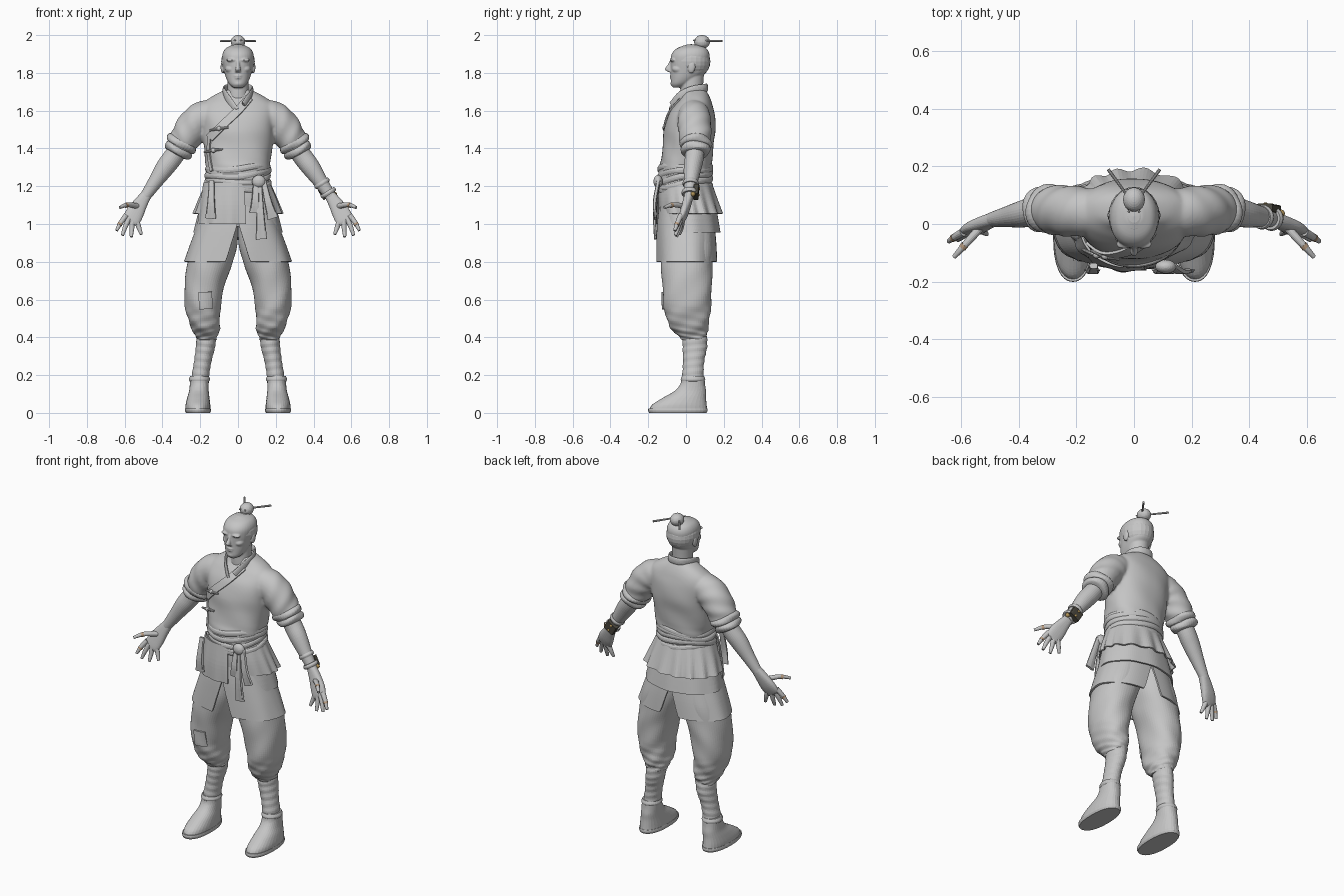
import bpy, bmesh
from math import sin, cos, pi, radians
from mathutils import Vector, Matrix
from mathutils.bvhtree import BVHTree

cube = bpy.data.objects.get("Cube")
if cube:
    bpy.data.objects.remove(cube)
made = []

def material(name, r, g, b):
    m = bpy.data.materials.new(name)
    m.use_nodes = True
    m.diffuse_color = (r, g, b, 1)
    m.node_tree.nodes["Principled BSDF"].inputs["Base Color"].default_value = (r, g, b, 1)
    return m

GREY = material("clay grey", .56, .56, .56)
DARK = material("dark metal", .07, .065, .05)
TAN = material("tan wrap", .5, .34, .22)
GOLD = material("dull gold", .45, .3, .1)

def add(name, verts, faces, mat=GREY, mirror=False, thick=0):
    me = bpy.data.meshes.new(name)
    me.from_pydata([tuple(v) for v in verts], [], faces)
    bm = bmesh.new()
    bm.from_mesh(me)
    bmesh.ops.recalc_face_normals(bm, faces=bm.faces)
    bm.to_mesh(me)
    bm.free()
    ob = bpy.data.objects.new(name, me)
    bpy.context.collection.objects.link(ob)
    me.materials.append(mat)
    if thick:
        s = ob.modifiers.new("cloth", 'SOLIDIFY')
        s.thickness, s.offset = thick, 0
    if mirror:
        ob.modifiers.new("mirror", 'MIRROR')
    made.append(ob)
    return ob

def spline(rings, steps, closed):
    """Catmull-Rom through the rings."""
    n = len(rings)
    get = (lambda i: rings[i % n]) if closed else (lambda i: rings[max(0, min(n - 1, i))])
    out = []
    for i in range(n if closed else n - 1):
        p = [get(i + k) for k in (-1, 0, 1, 2)]
        for t in [s / steps for s in range(steps)]:
            out.append([b + .5 * t * (c - a + t * (2*a - 5*b + 4*c - d + t * (3*(b - c) + d - a)))
                        for a, b, c, d in zip(*p)])
    return out if closed else out + [list(rings[-1])]

def tube(name, rings, ref=None, fold=None, sides=32, steps=5, closed=False,
         power=2, cap=True, span=None, **kw):
    """Loft rings (x, y, z, a, b): level rings, or square to the path when ref is given."""
    R = spline(rings, steps, closed)
    n, verts, faces = len(R), [], []
    for i, (x, y, z, ra, rb) in enumerate(R):
        u, v = Vector((1, 0, 0)), Vector((0, 1, 0))
        if ref:
            j, k = ((i + 1) % n, i - 1) if closed else (min(i + 1, n - 1), max(i - 1, 0))
            tan = (Vector(R[j][:3]) - Vector(R[k][:3])).normalized()
            u = tan.cross(Vector(ref)).normalized()
            v = u.cross(tan)
        t = i / (n - 1)
        lo, hi = span(t) if span else (0, 2 * pi)
        for s in range(sides):
            a = lo + (hi - lo) * s / (sides - 1 if span else sides)
            f = 1 + (fold(a, t) if fold else 0)
            c, d = [abs(w) ** (2 / power) * (1 if w > 0 else -1) for w in (cos(a), sin(a))]
            verts.append(Vector((x, y, z)) + u * c * max(ra, .001) * f + v * d * max(rb, .001) * f)
    for i in range(n if closed else n - 1):
        for s in range(sides - 1 if span else sides):
            p, q, e = i * sides, (i + 1) % n * sides, (s + 1) % sides
            faces.append((p + s, p + e, q + e, q + s))
    if cap and not closed and not span:
        faces += [tuple(range(sides)), tuple(range((n - 1) * sides, n * sides))]
    return add(name, verts, faces, **kw)

def ball(name, pos, size, tilt=0, **kw):
    bm = bmesh.new()
    m = Matrix.Translation(pos) @ Matrix.Rotation(tilt, 4, 'X') @ Matrix.Diagonal((*size, 1))
    bmesh.ops.create_uvsphere(bm, u_segments=24, v_segments=14, radius=1, matrix=m)
    ob = add(name, [v.co for v in bm.verts], [[v.index for v in f.verts] for f in bm.faces], **kw)
    bm.free()
    return ob

def blend(base, parts, voxel, rounds):
    """Fuse parts, with their mirrored halves, into one soft skin."""
    bm = bmesh.new()
    bm.from_mesh(base.data)
    for ob in parts:
        bm.from_mesh(ob.data)
        if ob.modifiers:
            ob.data.transform(Matrix.Diagonal((-1, 1, 1, 1)))
            bm.from_mesh(ob.data)
        made.remove(ob)
        bpy.data.objects.remove(ob)
    bmesh.ops.recalc_face_normals(bm, faces=bm.faces)
    bm.to_mesh(base.data)
    bm.free()
    r = base.modifiers.new("fuse", 'REMESH')
    r.mode, r.voxel_size, r.use_smooth_shade = 'VOXEL', voxel, True
    base.modifiers.new("soften", 'SMOOTH').iterations = rounds

def ribbon(name, path, width, target, lift=.004, **kw):
    """Cloth strip along (x, z) points laid on the front of a target part."""
    me = target.data
    tree = BVHTree.FromPolygons([v.co for v in me.vertices], [p.vertices for p in me.polygons])
    P = spline(path, 8, False)
    verts, faces, y = [], [], -.12
    for i, p in enumerate(P):
        a, b = P[max(i - 1, 0)], P[min(i + 1, len(P) - 1)]
        d = Vector((b[0] - a[0], b[1] - a[1])).normalized()
        for w in [width * (s / 6 - .5) for s in range(7)]:
            x, z = p[0] - d.y * w, p[1] + d.x * w
            hit = tree.ray_cast(Vector((x, -1, z)), Vector((0, 1, 0)))[0]
            y = hit.y if hit else y
            verts.append((x, y - lift, z))
    for i in range(len(P) - 1):
        faces += [(i*7 + s, i*7 + s + 1, i*7 + s + 8, i*7 + s + 7) for s in range(6)]
    return add(name, verts, faces, thick=.01, **kw)

Y, Z = (0, 1, 0), (0, 0, 1)
# Head with fused features
head = tube("head", [(0, -.045, 1.722, .025, .025), (0, -.032, 1.74, .046, .047), (0, -.008, 1.77, .062, .072),
                     (0, .016, 1.81, .074, .097), (0, .02, 1.86, .082, .102), (0, .024, 1.9, .082, .1),
                     (0, .03, 1.93, .065, .078), (0, .035, 1.948, .03, .035)], power=2.2)
blend(head, [
    tube("neck", [(0, .035, 1.62, .07, .065), (0, .03, 1.7, .057, .06), (0, .035, 1.79, .058, .06)]),
    tube("nose", [(0, -.072, 1.875, .01, .01), (0, -.084, 1.845, .009, .012),
                  (0, -.094, 1.82, .014, .018), (0, -.082, 1.804, .014, .012)]),
    ball("ears", (.082, .03, 1.83), (.01, .02, .033), -.15, mirror=True),
    ball("brows", (.033, -.07, 1.868), (.03, .016, .009), mirror=True),
    ball("cheeks", (.038, -.038, 1.82), (.03, .036, .022), mirror=True),
    ball("upper_lip", (0, -.076, 1.784), (.022, .011, .006)),
    ball("lower_lip", (0, -.075, 1.773), (.019, .011, .006)),
    ball("chin", (0, -.066, 1.743), (.026, .016, .016))], .0045, 2)
# Hair, topknot and pins
hair = ball("hair", (0, .027, 1.86), (.089, .102, .092))
bm = bmesh.new()
bm.from_mesh(hair.data)
bmesh.ops.bisect_plane(bm, geom=bm.verts[:] + bm.edges[:] + bm.faces[:], plane_co=(0, -.06, 1.9),
                       plane_no=(0, -1.1, -1), clear_outer=True)
bm.to_mesh(hair.data)
bm.free()
tube("topknot_stem", [(0, .06, 1.92, .035, .035), (0, .075, 1.95, .024, .024)], ref=Y)
ball("topknot", (0, .085, 1.964), (.038, .042, .036))
for side in (1, -1):
    tube("hairpin", [(-side * .02, .04, 1.972, .004, .004), (side * .09, .19, 1.968, .006, .006)], ref=Z, sides=10)

# Tunic fused with its sleeves
tunic = tube("tunic", [(0, -.005, 1.19, .158, .13), (0, -.005, 1.28, .166, .14), (0, .003, 1.34, .174, .136),
                       (0, .012, 1.42, .182, .134), (0, .02, 1.5, .19, .137), (0, .03, 1.58, .2, .122),
                       (0, .042, 1.635, .188, .097), (0, .05, 1.675, .138, .074), (0, .045, 1.71, .072, .06)],
             power=2.3, sides=64, steps=7,
             fold=lambda a, t: .016 * (1 - t) * sin(5 * a + 22 * t) + .04 * max(0, .3 - t) * sin(60 * t + 2 * a))
sleeves = tube("sleeves", [(.1, .045, 1.6, .06, .065), (.17, .043, 1.573, .084, .084), (.228, .045, 1.53, .087, .088),
                           (.275, .048, 1.46, .082, .085), (.31, .05, 1.4, .07, .074)], ref=Y, mirror=True,
               sides=48, steps=8, fold=lambda a, t: .05 * t * sin(3 * a + 24 * t))
tube("collar", [(.03, -.075, 1.63, .007, .02), (.063, -.03, 1.68, .007, .021), (.074, .035, 1.71, .007, .021),
                (.047, .094, 1.72, .007, .021), (0, .11, 1.722, .007, .021), (-.047, .094, 1.72, .007, .021),
                (-.074, .035, 1.71, .007, .021), (-.063, -.03, 1.68, .007, .021),
                (-.01, -.08, 1.6, .007, .02)], ref=Z, sides=16)
ribbon("crossed_lapel", [(.06, 1.67), (0, 1.6), (-.08, 1.525), (-.15, 1.455)], .042, tunic, .005)
ribbon("side_opening", [(-.15, 1.46), (-.155, 1.38), (-.14, 1.28)], .014, tunic)
for x, y, z in ((-.1, -.112, 1.505), (-.13, -.108, 1.39)):
    tube("toggle_loop", [(x - .05, y + .02, z - .01, .005, .005), (x, y, z, .008, .008),
                         (x + .05, y - .01, z + .006, .005, .005)], ref=Z, sides=10)
    ball("toggle_knot", (x, y, z), (.013, .012, .013))
blend(tunic, [sleeves], .0085, 3)

# Rolled cuffs, forearms and hands
for i in range(2):
    x, z, r = .298 + .02 * i, 1.425 - .034 * i, .078 - .008 * i
    tube("rolled_cuffs", [(x + .6 * k, .05, z - 1.1 * k, r + d, r + d) for k, d in
                          ((-.02, -.02), (-.015, 0), (0, .008), (.015, 0), (.02, -.02))],
         ref=Y, mirror=True, fold=lambda a, t: .05 * sin(3 * a + i * 2 + 5 * t))
tube("forearms", [(.28, .05, 1.45, .05, .05), (.34, .045, 1.36, .052, .05), (.385, .035, 1.3, .05, .047),
                  (.44, .025, 1.22, .038, .036), (.495, .015, 1.14, .028, .025)], ref=Y, mirror=True)
tube("palms", [(.485, .017, 1.155, .028, .024), (.515, .005, 1.11, .037, .024), (.545, -.01, 1.06, .047, .022),
               (.565, -.025, 1.02, .045, .016), (.572, -.03, 1.008, .03, .01)], ref=Y, mirror=True, power=2.4)
FINGERS = {"thumbs": ((.535, -.015, 1.095), (.585, -.07, 1.102), (.625, -.115, 1.087)),
           "index_fingers": ((.592, -.028, 1.045), (.622, -.045, 1.005), (.643, -.06, .965)),
           "middle_fingers": ((.578, -.028, 1.03), (.597, -.042, .985), (.612, -.055, .94)),
           "ring_fingers": ((.56, -.025, 1.02), (.562, -.035, .975), (.565, -.05, .932)),
           "little_fingers": ((.538, -.02, 1.02), (.524, -.025, .98), (.512, -.035, .945))}
for name, pts in FINGERS.items():
    tube(name, [(*p, r, r) for p, r in zip(pts, (.015, .0125, .008))], ref=(0, 1, .3), sides=14, mirror=True)
    if name[0] in "ti":
        p, q = Vector(pts[1]), Vector(pts[2])
        tube("finger_wraps", [(*p.lerp(q, k), .0135, .0135) for k in (.05, .28)], ref=(0, 1, .3),
             sides=14, mat=TAN, mirror=True)

# Left wrist bands and device
for x, y, z in ((.445, .024, 1.215), (.478, .019, 1.165)):
    tube("wrist_band", [(x + k, y, z - 1.6 * k, r, r - .002) for k, r in ((-.006, .041), (0, .045), (.006, .041))], ref=Y)
tube("wrist_device", [(.452, .055, 1.195, .034, .016), (.482, .05, 1.145, .034, .016)], ref=Y,
     sides=16, power=6, mat=DARK)
ball("device_dial", (.51, .037, 1.158), (.014, .013, .013), mat=GOLD)
for k in (0, 1):
    ball("device_stud", (.457 + .02 * k, .069 - .003 * k, 1.186 - .032 * k), (.008, .006, .008), mat=GOLD)

# Sash, knot and hanging tails
loop = [2 * pi * k / 16 for k in range(16)]
for i in range(5):
    tube("sash_wrap", [((.162 + .004 * (i % 2)) * cos(a), -.004 + .136 * sin(a),
                        1.195 + .025 * i - .014 * cos(a + i) + .006 * sin(3 * a + i) + .012 * sin(a), .012, .018)
                       for a in loop], ref=Z, closed=True, sides=12)
ball("sash_knot", (.11, -.148, 1.225), (.036, .024, .034))
for name, x, x2, z in (("long_tail", .112, .125, .92), ("short_tail", .135, .185, 1.03),
                       ("inner_tail", .095, .09, 1.06), ("hip_tail", -.14, -.145, 1.03)):
    tube(name, [(x, -.145, 1.23, .014, .01), (.5 * (x + x2), -.165, .5 * (1.2 + z), .02, .009),
                (x2, -.162, z, .027, .007)], ref=Y, sides=16, power=3, fold=lambda a, t: .15 * t * sin(5 * a))

# Layered skirts
tube("upper_skirt", [(0, -.003, 1.23, .162, .132), (0, .008, 1.14, .2, .15), (0, .024, 1.055, .232, .162)],
     cap=False, sides=128, thick=.008,
     fold=lambda a, t: .05 * t * (.6 + .4 * sin(a)) * sin(15 * a + sin(3 * a)))
tube("middle_skirt", [(0, 0, 1.2, .16, .128), (0, .006, 1.08, .2, .15), (0, .014, .955, .232, .163)],
     sides=96, thick=.008, fold=lambda a, t: .012 * t * sin(9 * a),
     span=lambda t: (radians(-80 + 25 * t), radians(260 - 25 * t)))
tube("lower_skirt", [(0, 0, 1.12, .17, .135), (0, 0, 1, .208, .147), (0, .003, .9, .245, .154),
                     (0, .005, .8, .28, .158)], sides=64, thick=.01, mirror=True, power=2.3,
     fold=lambda a, t: .015 * t * sin(7 * a),
     span=lambda t: (radians(-90 + 16 * max(0, t - .3)), radians(90 - 18 * max(0, t - .4))))
tube("front_panel", [(-.02, -.01, 1.22, .165, .138), (-.02, -.008, 1.1, .185, .152), (-.02, -.004, 1, .2, .158)],
     sides=40, thick=.008, span=lambda t: (radians(-165), radians(-72)), fold=lambda a, t: .02 * t * sin(14 * a))

# Baggy trousers, wrapped calves and shoes
trousers = tube("trousers", [(.1, .01, .99, .1, .125), (.125, .006, .88, .12, .137), (.152, .004, .78, .118, .136),
                             (.176, .006, .68, .106, .131), (.186, .007, .58, .097, .126), (.182, .01, .51, .086, .116),
                             (.172, .018, .45, .076, .1), (.167, .032, .41, .06, .076), (.166, .04, .385, .05, .06)],
                sides=56, steps=8, mirror=True, power=2.2,
                fold=lambda a, t: .035 * t * sin(4 * a + 26 * t) + .07 * max(0, t - .5) * sin(3 * a - 60 * t))
ribbon("knee_patch", [(.175, .64), (.17, .55)], .07, trousers).scale.x = -1
tube("calf_wraps", [(.165, .045, .42, .052, .065), (.172, .047, .35, .051, .065), (.187, .04, .27, .046, .056),
                    (.2, .036, .19, .046, .056), (.204, .036, .13, .045, .055)], steps=10, mirror=True,
     fold=lambda a, t: .02 * sin(50 * t + a))
tube("shoe_soles", [(.212, -.043, 0, .064, .152), (.212, -.043, .012, .069, .158), (.212, -.043, .024, .067, .156)],
     mirror=True, power=2.3, steps=2)
tube("shoes", [(.212, -.041, .018, .066, .153), (.212, -.034, .045, .065, .143), (.21, -.008, .08, .059, .114),
               (.207, .022, .115, .052, .084), (.205, .035, .15, .05, .066), (.204, .037, .185, .05, .061)],
     mirror=True, power=2.2)
tube("ankle_collars", [(.204, .037, z, a, a + .009) for z, a in ((.165, .05), (.178, .056), (.195, .049))], mirror=True)

# Smooth shading with sharp edges kept
for ob in bpy.context.view_layer.objects:
    ob.select_set(ob in made)
bpy.context.view_layer.objects.active = made[0]
bpy.ops.object.shade_smooth_by_angle(angle=radians(45))
